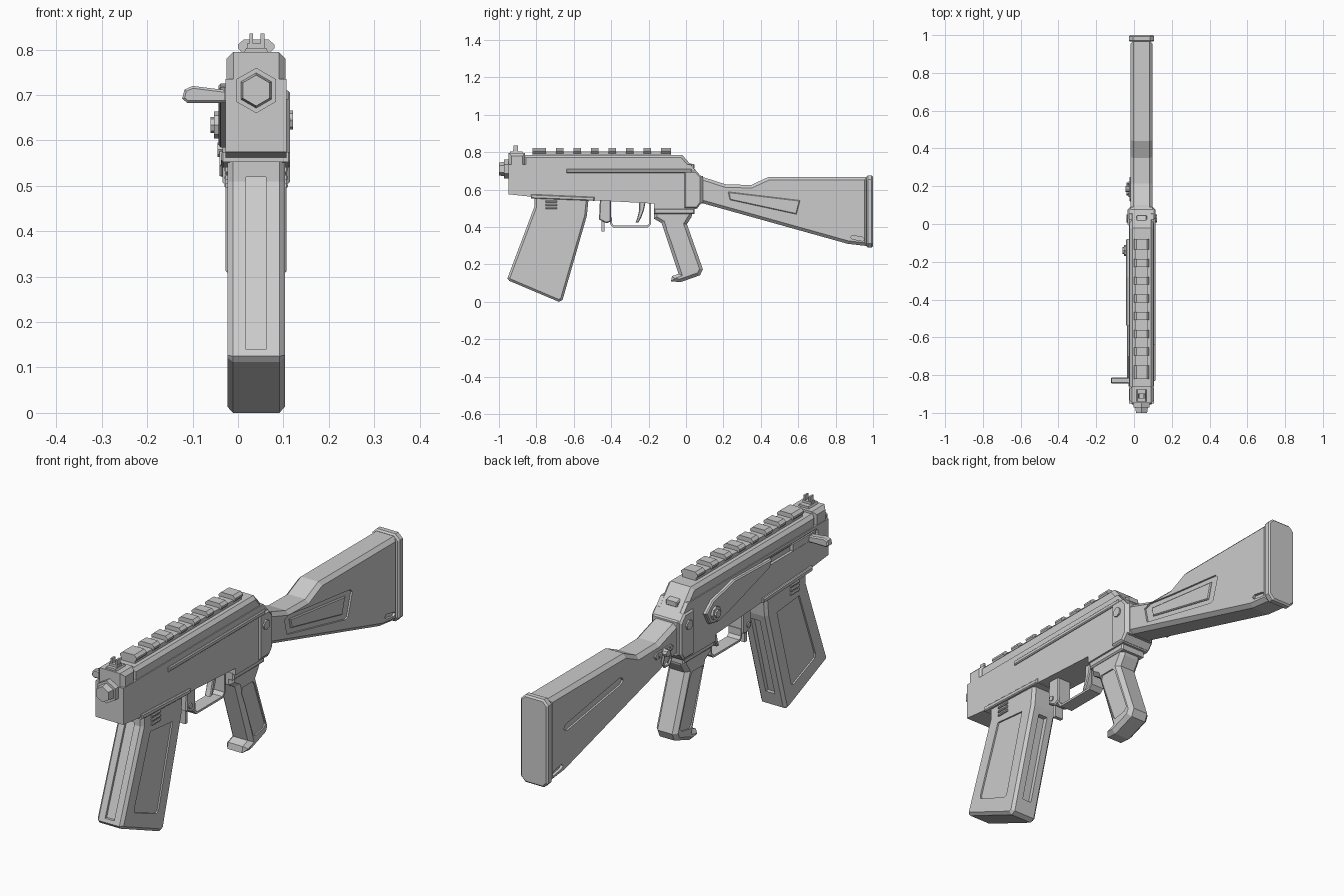
import bpy, bmesh, math
from mathutils import Matrix, Vector

CX = 0.04  # centre plane of the gun body


def finish(name, bm):
    bmesh.ops.recalc_face_normals(bm, faces=bm.faces)
    me = bpy.data.meshes.new(name)
    bm.to_mesh(me)
    bm.free()
    ob = bpy.data.objects.new(name, me)
    bpy.context.collection.objects.link(ob)
    return ob


def prism(name, pts, a, b, axis='X', chamfer=0.0):
    """Extrude a profile: (y, z) along X, or (x, z) along Y; optionally chamfer both rims."""
    bm = bmesh.new()
    put = (lambda p, t: (t, p[0], p[1])) if axis == 'X' else (lambda p, t: (p[0], t, p[1]))
    n = len(pts)
    lo = [bm.verts.new(put(p, a)) for p in pts]
    hi = [bm.verts.new(put(p, b)) for p in pts]
    caps = [bm.faces.new(lo), bm.faces.new(hi[::-1])]
    for i in range(n):
        j = (i + 1) % n
        bm.faces.new((lo[i], hi[i], hi[j], lo[j]))
    bmesh.ops.recalc_face_normals(bm, faces=bm.faces)
    if chamfer:
        rim = list({e for f in caps for e in f.edges})
        bmesh.ops.bevel(bm, geom=rim, offset=chamfer, segments=1, affect='EDGES', clamp_overlap=True)
    return finish(name, bm)


def rect(u0, u1, v0, v1, c=0.0):
    if not c:
        return [(u0, v0), (u1, v0), (u1, v1), (u0, v1)]
    return [(u0 + c, v0), (u1 - c, v0), (u1, v0 + c), (u1, v1 - c),
            (u1 - c, v1), (u0 + c, v1), (u0, v1 - c), (u0, v0 + c)]


def box(name, x0, x1, y0, y1, z0, z1, chamfer=0.0):
    return prism(name, rect(y0, y1, z0, z1), x0, x1, 'X', chamfer)


def rod(name, start, end, r, n=8, r2=None):
    bm = bmesh.new()
    s, e = Vector(start), Vector(end)
    d = e - s
    m = Matrix.Translation((s + e) / 2) @ d.to_track_quat('Z', 'Y').to_matrix().to_4x4()
    bmesh.ops.create_cone(bm, cap_ends=True, segments=n, radius1=r,
                          radius2=r if r2 is None else r2, depth=d.length, matrix=m)
    return finish(name, bm)


def cut(ob, cutter):
    mod = ob.modifiers.new("cut", 'BOOLEAN')
    mod.operation, mod.solver, mod.object = 'DIFFERENCE', 'EXACT', cutter
    cutter.hide_render = True
    bpy.context.view_layer.objects.active = ob
    bpy.ops.object.modifier_apply(modifier=mod.name)
    bpy.data.objects.remove(cutter)


def engrave(ob, pts, x_left, x_right, depth, sides=(-1, 1)):
    """Sink a (y, z) outline into the left and/or right face."""
    for s in sides:
        face = x_left if s < 0 else x_right
        cut(ob, prism("cutter", pts, face - s * depth, face + s * 0.03))


# Receiver: lower shell, top cover and front block
lower = prism("receiver_lower", [(-.95, .735), (.023, .735), (.08, .67), (.08, .53), (.055, .495), (-.17, .495),
              (-.17, .525), (-.53, .545), (-.81, .56), (-.95, .575)], -.027, .107)
prism("receiver_cover", [(-.87, .70), (-.87, .785), (-.02, .785), (.055, .70)], -.023, .103, 'X', .014)
prism("front_block", rect(-.948, -.86, .70, .795), -.025, .105, 'X', .015)
prism("rear_trunnion", [(-.01, .70), (.055, .70), (.083, .668), (.083, .53), (.06, .50), (-.01, .50)],
      -.034, .114, 'X', .008)
prism("magazine_well_lip", [(-.83, .575), (-.49, .56), (-.49, .54), (-.83, .553)], -.037, .115, 'X', .004)

# Charging slot on the left, ejection strip on the right
engrave(lower, rect(-.88, -.48, .685, .722, .012), -.027, .107, .012, (-1,))
box("right_side_strip", .10, .114, -.64, .03, .69, .71, .004)
handle = [(-.123, .692), (-.112, .683), (-.02, .683), (-.02, .71), (-.10, .72), (-.118, .712)]
prism("charging_handle", handle, -.845, -.812, 'Y', .005)
box("charging_bolt", -.03, 0, -.86, -.70, .688, .718)

# Muzzle nut
rod("muzzle_nut", (CX, -.94, .71), (CX, -.972, .71), .05, 6).data.transform(Matrix())
rod("muzzle_tip", (CX, -.965, .71), (CX, -1.0, .71), .04, 6, .034)
for nm in ("muzzle_nut", "muzzle_tip"):  # turn so a corner points up
    me = bpy.data.objects[nm].data
    top = max(me.vertices, key=lambda v: v.co.z).co
    ang = math.atan2(top.x - CX, top.z - .71)
    c = Matrix.Translation((CX, 0, .71))
    me.transform(c @ Matrix.Rotation(-ang, 4, 'Y') @ c.inverted())

# Top rail with repeated teeth
prism("rail_base", [(.008, .78), (.072, .78), (.072, .803), (.008, .803)], -.82, -.08, 'Y')
tooth = [(.01, .792), (.07, .792), (.08, .803), (.08, .811), (.068, .822), (.012, .822), (0, .811), (0, .803)]
for i in range(8):
    mid = -.769 + i * .0937
    a, b = mid - .021, mid + .021
    if i == 0:
        a = -.82
    if i == 7:
        b = -.08
    prism("rail_tooth", tooth, a, b, 'Y')

# Sights
prism("front_sight_base", [(.01, .785), (.07, .785), (.062, .804), (.018, .804)], -.94, -.875, 'Y')
box("front_sight_block", .02, .06, -.925, -.897, .80, .814)
for x in (.025, .05):
    box("front_sight_prong", x, x + .008, -.923, -.899, .81, .836)
prism("rear_button", [(.0, .745), (.013, .742), (.045, .735), (.045, .715), (.03, .70), (.0, .70)],
      .012, .068, 'X', .004)

# Screws and safety lever
for s in (-1, 1):
    rod("trunnion_screw", (CX + s * .06, .03, .645), (CX + s * .081, .03, .645), .021, 8)
prism("safety_lever", [(-.08, .65), (-.13, .69), (-.28, .725), (-.54, .718), (-.525, .685),
      (-.24, .60), (-.17, .585), (-.11, .595)], -.043, -.02, 'X', .005)
rod("safety_pivot", (-.03, -.14, .634), (-.053, -.14, .634), .03, 8)
rod("safety_pivot_cap", (-.05, -.14, .634), (-.061, -.14, .634), .018, 8)

# Magazine with sunken panels, front and rear channels and neck ribs
mag = prism("magazine", [(-.81, .575), (-.81, .51), (-.955, .125), (-.945, .112), (-.68, .0), (-.66, .01),
            (-.53, .46), (-.52, .56)], -.023, .103, 'X', .012)
engrave(mag, [(-.755, .47), (-.60, .455), (-.70, .10), (-.715, .095), (-.865, .155), (-.868, .17)],
        -.023, .103, .007)
for x0, x1 in ((.018, .062),):
    cut(mag, prism("cutter", [(-.796, .52), (-.938, .14), (-.99, .14), (-.86, .52)], x0, x1))
    cut(mag, prism("cutter", [(-.56, .43), (-.66, .07), (-.62, .07), (-.52, .43)], x0, x1))
for z in (.495, .513, .531):
    for s in (-1, 1):
        x = CX + s * .063
        box("magazine_neck_rib", x - .007, x + .007, -.75, -.69, z, z + .010, .003)

# Magazine catch and trigger group
prism("magazine_catch_housing", [(-.46, .55), (-.40, .545), (-.40, .43), (-.425, .42), (-.465, .44)],
      .005, .075, 'X', .005)
box("magazine_catch_lever", .02, .06, -.452, -.435, .375, .45)
rod("magazine_catch_pin", (0, -.44, .455), (.08, -.44, .455), .012, 8)
prism("trigger_guard", [(-.405, .45), (-.405, .415), (-.39, .398), (-.205, .398), (-.187, .415), (-.187, .54),
      (-.195, .54), (-.195, .42), (-.21, .407), (-.385, .407), (-.396, .42), (-.396, .45)], .01, .07)
prism("trigger", [(-.25, .54), (-.215, .54), (-.225, .49), (-.24, .45), (-.255, .423), (-.27, .423),
      (-.26, .45), (-.25, .49)], .025, .055, 'X', .004)

# Pistol grip
grip = prism("pistol_grip", [(-.172, .50), (.04, .50), (.03, .455), (.005, .415), (.09, .175), (.075, .142),
             (-.03, .105), (-.08, .11), (-.075, .137), (-.04, .15), (-.13, .42), (-.172, .445)],
             -.012, .092, 'X', .018)
engrave(grip, [(-.10, .41), (-.03, .41), (-.015, .395), (.06, .19), (.045, .175), (-.012, .165), (-.025, .175),
        (-.105, .39)], -.012, .092, .006)
box("grip_collar", -.02, .10, -.172, .045, .47, .50, .006)

# Stock with trapezoid panel on the right, slot on the left
stock = prism("stock", [(.07, .668), (.10, .664), (.215, .627), (.35, .625), (.44, .667), (.97, .667), (.97, .298),
              (.865, .31), (.07, .532)], -.018, .098, 'X', .016)
panel = [(.185, .60), (.215, .612), (.36, .592), (.64, .56), (.655, .545), (.625, .445), (.61, .44), (.20, .53)]
engrave(stock, panel, -.018, .098, .008, (1,))
prism("stock_panel_raised", [(.225, .588), (.61, .542), (.59, .468), (.235, .545)], .08, .0965, 'X', .004)
engrave(stock, [(.47, .575), (.49, .58), (.86, .52), (.875, .505), (.865, .492), (.845, .49), (.475, .547),
        (.462, .56)], -.018, .098, .008, (-1,))
engrave(stock, [(.89, .355), (.945, .345), (.955, .335), (.945, .325), (.89, .335), (.88, .345)],
        -.018, .098, .012)
prism("stock_collar", [(.075, .675), (.09, .672), (.09, .525), (.075, .525)], -.025, .105, 'X', .006)
prism("butt_plate", rect(-.027, .107, .29, .675, .022), .965, 1.0, 'Y', .007)

# Sling stud on the left of the stock
prism("sling_plate", rect(.12, .25, .565, .595, .012), -.025, -.01, 'X', .003)
rod("sling_stud", (-.02, .185, .58), (-.045, .185, .58), .016, 8)
for y in (.155, .215):
    rod("sling_plate_screw", (-.02, y, .58), (-.03, y, .58), .011, 8)
ring = [(.165, .575), (.155, .545), (.17, .525), (.20, .525), (.215, .545), (.205, .575)]
for p, q in zip(ring, ring[1:]):
    rod("sling_loop", (-.035, *p), (-.035, *q), .006, 6)
